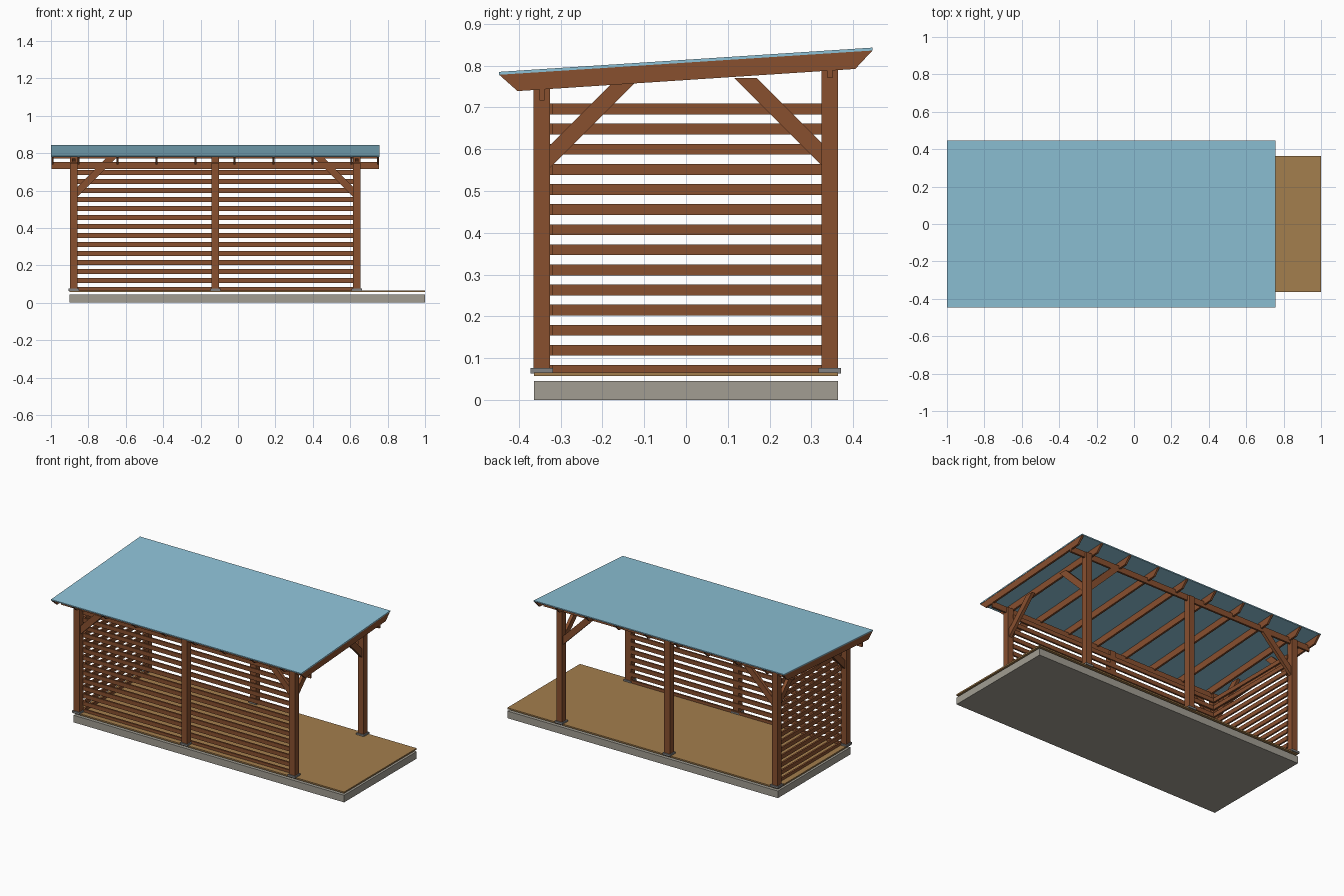
import bpy, bmesh
from mathutils import Vector

if "Cube" in bpy.data.objects:
    bpy.data.objects.remove(bpy.data.objects["Cube"])


def material(name, color):
    m = bpy.data.materials.new(name)
    m.diffuse_color = (*color, 1)
    m.use_nodes = True
    m.node_tree.nodes["Principled BSDF"].inputs["Base Color"].default_value = m.diffuse_color
    return m


WOOD = material("red_wood", (0.25, 0.08, 0.028))
DECK = material("deck_wood", (0.37, 0.21, 0.075))
BLUE = material("roof_sheet", (0.27, 0.54, 0.68))
STONE = material("concrete", (0.36, 0.34, 0.29))
STEEL = material("steel", (0.22, 0.22, 0.22))


def prism(name, profile, plane, lo, hi, mat):
    """Extrude a 2D profile: plane 'yz' extrudes along x, 'xz' along y."""
    def place(p, d):
        return Vector((d, *p)) if plane == 'yz' else Vector((p[0], d, p[1]))
    bm = bmesh.new()
    a = [bm.verts.new(place(p, lo)) for p in profile]
    b = [bm.verts.new(place(p, hi)) for p in profile]
    bm.faces.new(a)
    bm.faces.new(b[::-1])
    n = len(profile)
    for i in range(n):
        j = (i + 1) % n
        bm.faces.new((a[j], a[i], b[i], b[j]))
    bmesh.ops.recalc_face_normals(bm, faces=bm.faces)
    me = bpy.data.meshes.new(name)
    bm.to_mesh(me)
    bm.free()
    me.materials.append(mat)
    ob = bpy.data.objects.new(name, me)
    bpy.context.collection.objects.link(ob)
    return ob


def box(name, x, y, z, mat):
    rect = [(y[0], z[0]), (y[1], z[0]), (y[1], z[1]), (y[0], z[1])]
    return prism(name, rect, 'yz', x[0], x[1], mat)


def brace(name, plane, start, sign, z0, top, at):
    """45 degree brace rising from a post face; ends cut plumb and level."""
    z1 = z0 + 0.054
    pts = [(start, z0), (start + sign * (top - z0), top),
           (start + sign * (top - z1), top), (start, z1)]
    prism(name, pts, plane, at - 0.01, at + 0.01, WOOD)


# Slab and floating deck
box("concrete_slab", (-0.9, 1), (-0.364, 0.364), (0, 0.045), STONE)
box("deck", (-0.9, 1), (-0.364, 0.364), (0.057, 0.066), DECK)

# Posts with base plates, and beams along each side
POST_X = (-0.878, -0.121, 0.635)
for side, y, beam_z in (("front", -0.345, 0.716), ("back", 0.344, 0.770)):
    for i, x in enumerate(POST_X):
        box(f"{side}_post_{i}", (x - 0.02, x + 0.02), (y - 0.02, y + 0.02),
            (0.066, beam_z + 0.03), WOOD)
        box(f"{side}_post_base_{i}", (x - 0.027, x + 0.027),
            (y - 0.027, y + 0.027), (0.063, 0.076), STEEL)
    box(f"{side}_beam", (-0.998, 0.755), (y - 0.006, y + 0.006),
        (beam_z, beam_z + 0.037), WOOD)
    # Braces along the length
    brace(f"{side}_left_brace", 'xz', -0.858, 1, 0.566, beam_z + 0.002, y)
    brace(f"{side}_right_brace", 'xz', 0.615, -1, 0.566, beam_z + 0.002, y)

# Braces across both ends
for end, x in (("left", POST_X[0]), ("right", POST_X[2])):
    brace(f"{end}_end_front_brace", 'yz', -0.325, 1, 0.556, 0.757, x)
    brace(f"{end}_end_back_brace", 'yz', 0.324, -1, 0.562, 0.770, x)

# Slatted front wall and left end wall
for i in range(14):
    z1 = 0.709 - i * 0.0481
    z0 = max(z1 - 0.026, 0.066)
    box(f"front_slat_{i}", (-0.86, 0.617), (-0.331, -0.320), (z0, z1), WOOD)
    box(f"left_slat_{i}", (-0.864, -0.853), (-0.327, 0.326), (z0, z1), WOOD)

# Sloping rafters with raked ends
RAFTER = [(-0.447, 0.778), (-0.403, 0.739), (0.405, 0.792), (0.446, 0.836)]
rafter_x = [-0.992] + [-0.853 + 0.2086 * i for i in range(8)] + [0.749]
for i, x in enumerate(rafter_x):
    prism(f"rafter_{i}", RAFTER, 'yz', x - 0.006, x + 0.006, WOOD)

# Roof sheet
prism("roof_sheet", [(-0.447, 0.778), (0.446, 0.836), (0.446, 0.843),
                     (-0.447, 0.785)], 'yz', -1, 0.757, BLUE)
